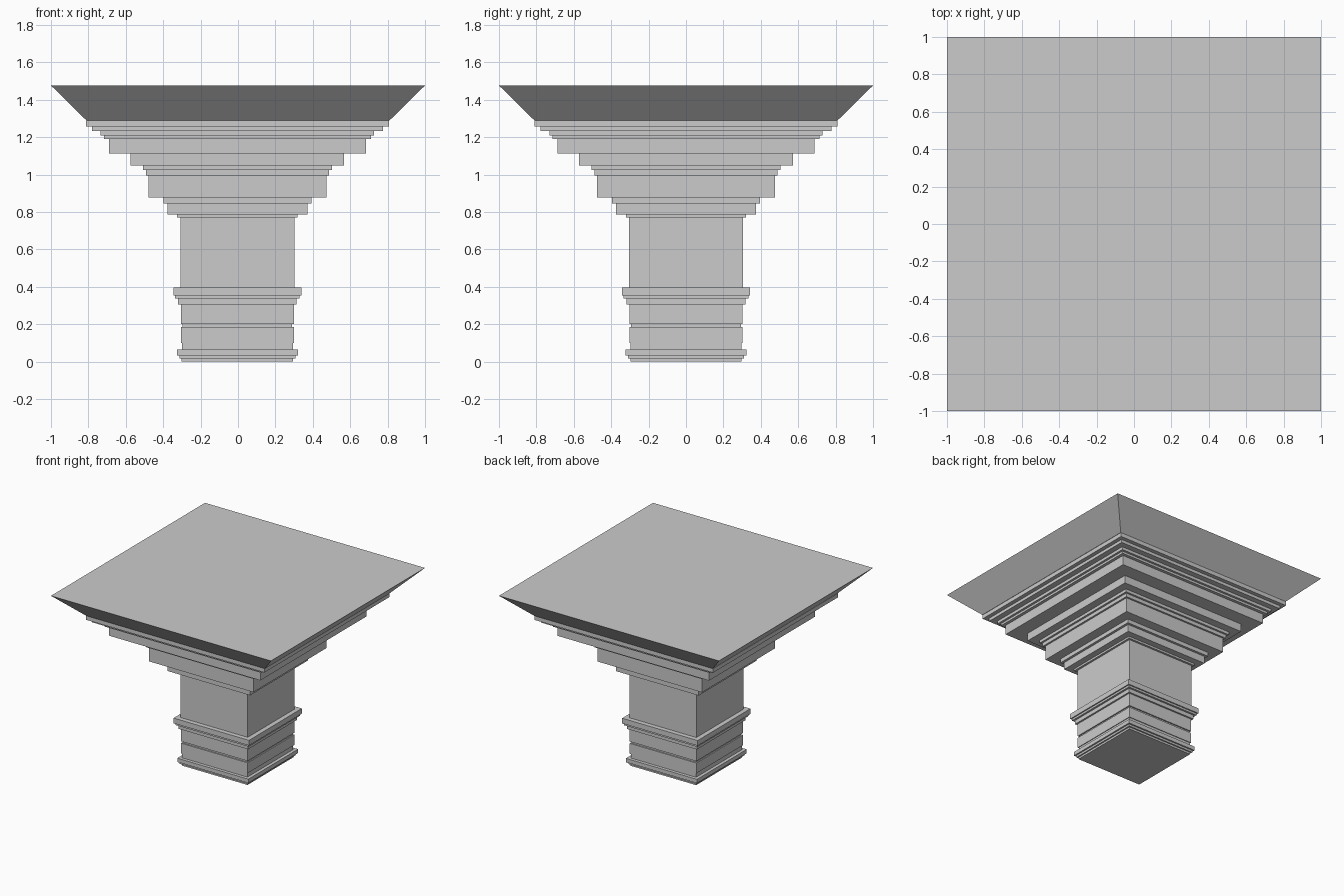
import bpy, bmesh

if "Cube" in bpy.data.objects:
    bpy.data.objects.remove(bpy.data.objects["Cube"])

X_OFF = -0.003  # the stepped mouldings sit a hair left of the slab


def square_stack(name, rings, x=0.0):
    """Closed solid from square rings given as (half_width, z), bottom to top."""
    bm = bmesh.new()
    loops = []
    for h, z in rings:
        corners = ((-h, -h), (h, -h), (h, h), (-h, h))
        loops.append([bm.verts.new((px + x, py, z)) for px, py in corners])
    for a, b in zip(loops, loops[1:]):
        for i in range(4):
            j = (i + 1) % 4
            bm.faces.new((a[i], a[j], b[j], b[i]))
    bm.faces.new(loops[0][::-1])
    bm.faces.new(loops[-1])
    mesh = bpy.data.meshes.new(name)
    bm.to_mesh(mesh)
    bm.free()
    obj = bpy.data.objects.new(name, mesh)
    bpy.context.collection.objects.link(obj)
    return obj


def stepped(name, z, steps):
    """Stepped moulding: each step is (half_width, top_z)."""
    rings = []
    for h, top in steps:
        rings += [(h, z), (h, top)]
        z = top
    return square_stack(name, rings, X_OFF)


# Foot mouldings and lower block
stepped("base", 0.0, [
    (0.298, 0.016), (0.31, 0.032), (0.323, 0.064), (0.297, 0.10),
    (0.303, 0.185), (0.293, 0.20), (0.303, 0.305)])

# Collar band below the shaft
stepped("collar", 0.305, [(0.317, 0.337), (0.333, 0.353), (0.343, 0.396)])

# Plain square shaft
stepped("shaft", 0.396, [(0.305, 0.77)])

# Stepped capital widening upward
stepped("capital", 0.77, [
    (0.322, 0.786), (0.375, 0.845), (0.395, 0.877), (0.475, 0.995),
    (0.49, 1.024), (0.506, 1.048), (0.571, 1.112), (0.688, 1.19),
    (0.713, 1.208), (0.731, 1.232), (0.778, 1.257), (0.811, 1.29)])

# Flared top slab
square_stack("top_slab", [(0.811, 1.29), (1.0, 1.476)])
